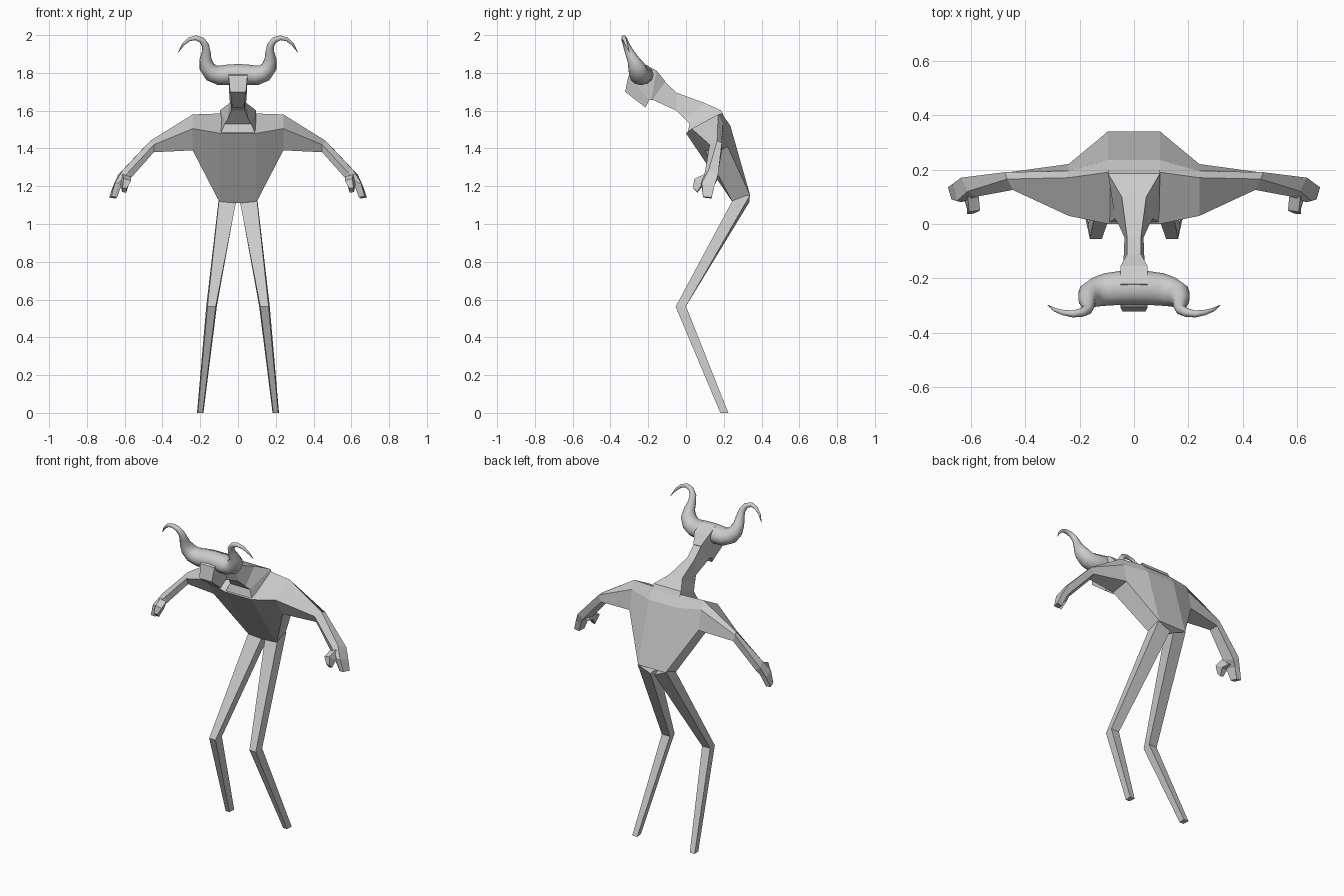
import bpy, bmesh, math
from mathutils import Vector


def loft(name, rings, mirror=False, cap_start=True, smooth=False):
    """Skin a list of equal-length point rings into one object."""
    bm = bmesh.new()
    loops = [[bm.verts.new(p) for p in r] for r in rings]
    n = len(rings[0])
    for a, b in zip(loops, loops[1:]):
        for i in range(n):
            j = (i + 1) % n
            bm.faces.new((a[i], a[j], b[j], b[i]))
    if cap_start:
        bm.faces.new(loops[0])
    bm.faces.new(loops[-1])
    bmesh.ops.recalc_face_normals(bm, faces=bm.faces)
    # An open start ring can confuse the orientation: last ring's cap must face away
    bm.faces.ensure_lookup_table()
    cap = bm.faces[-1]
    inner = sum((v.co for v in loops[-2]), Vector()) / n
    if cap.normal.dot(cap.calc_center_median() - inner) < 0:
        bmesh.ops.reverse_faces(bm, faces=bm.faces)
    me = bpy.data.meshes.new(name)
    bm.to_mesh(me)
    bm.free()
    ob = bpy.data.objects.new(name, me)
    bpy.context.collection.objects.link(ob)
    if mirror:
        ob.modifiers.new("Mirror", 'MIRROR')
    if smooth:
        for p in me.polygons:
            p.use_smooth = True
    return ob


def section(x, *yz):
    return [(x, y, z) for y, z in yz]


def band(wt, yt, zt, wb, yb, zb):
    """Symmetric four-sided ring: top edge and bottom edge."""
    return [(wt, yt, zt), (-wt, yt, zt), (-wb, yb, zb), (wb, yb, zb)]


# Torso and arms: one half, lofted from the spine out to the fingers
chest = ((0.0, 1.48), (0.19, 1.585), (0.235, 1.52), (0.34, 1.15), (0.25, 1.11))
loft("torso_and_arms", [
    section(0.0, *chest),
    section(0.095, *chest),
    section(0.24, (0.03, 1.505), (0.17, 1.58), (0.195, 1.53), (0.22, 1.41), (0.10, 1.39)),
    [(0.445, 0.125, 1.42), (0.465, 0.165, 1.44), (0.475, 0.19, 1.43),
     (0.46, 0.19, 1.39), (0.445, 0.14, 1.38)],
    [(0.58, 0.10, 1.275), (0.61, 0.12, 1.285), (0.635, 0.17, 1.26),
     (0.60, 0.165, 1.235), (0.57, 0.11, 1.24)],
    [(0.635, 0.08, 1.215), (0.65, 0.085, 1.22), (0.662, 0.15, 1.20),
     (0.625, 0.15, 1.20), (0.615, 0.085, 1.21)],
    [(0.655, 0.09, 1.145), (0.67, 0.09, 1.145), (0.683, 0.135, 1.14),
     (0.65, 0.135, 1.135), (0.64, 0.095, 1.14)],
], mirror=True, cap_start=False)

# Thumbs
loft("thumbs", [
    [(0.57, 0.10, 1.25), (0.61, 0.10, 1.265), (0.635, 0.13, 1.225), (0.595, 0.13, 1.215)],
    [(0.565, 0.05, 1.23), (0.605, 0.045, 1.24), (0.622, 0.085, 1.21), (0.58, 0.09, 1.205)],
    [(0.588, 0.038, 1.19), (0.612, 0.036, 1.19), (0.614, 0.06, 1.17), (0.592, 0.06, 1.165)],
], mirror=True)

# Legs: hip, backward-slanted thigh, knee, shin
loft("legs", [
    [(0.008, 0.26, 1.13), (0.098, 0.26, 1.15), (0.10, 0.338, 1.15), (0.012, 0.335, 1.115)],
    [(0.118, -0.055, 0.562), (0.162, -0.055, 0.562), (0.168, 0.0, 0.565), (0.112, 0.0, 0.565)],
    [(0.187, 0.182, 0.0), (0.213, 0.182, 0.0), (0.217, 0.224, 0.0), (0.183, 0.224, 0.0)],
], mirror=True)

# Neck flaring into the shoulders
loft("neck", [
    band(0.095, 0.20, 1.575, 0.093, 0.005, 1.475),
    band(0.095, 0.185, 1.602, 0.07, 0.02, 1.53),
    band(0.045, 0.10, 1.64, 0.055, -0.005, 1.555),
    band(0.025, -0.05, 1.695, 0.035, -0.05, 1.60),
    band(0.025, -0.12, 1.76, 0.04, -0.175, 1.657),
])

# Head: poll, brow, muzzle
loft("head", [
    band(0.025, -0.11, 1.755, 0.035, -0.165, 1.657),
    band(0.05, -0.155, 1.812, 0.045, -0.185, 1.657),
    band(0.05, -0.22, 1.845, 0.045, -0.19, 1.657),
    band(0.05, -0.305, 1.785, 0.045, -0.195, 1.655),
    band(0.042, -0.322, 1.70, 0.03, -0.215, 1.617),
])

# Ears of the horn base and horns: tapered tube along a path (x, y, z, radius)
path = [
    (0.0, -0.235, 1.795, 0.052), (0.05, -0.235, 1.79, 0.054), (0.10, -0.24, 1.787, 0.052),
    (0.14, -0.25, 1.80, 0.047), (0.165, -0.262, 1.832, 0.041), (0.172, -0.28, 1.87, 0.032),
    (0.168, -0.30, 1.91, 0.024), (0.172, -0.315, 1.945, 0.019), (0.192, -0.325, 1.974, 0.016),
    (0.225, -0.33, 1.986, 0.013), (0.26, -0.325, 1.977, 0.010), (0.29, -0.315, 1.95, 0.007),
    (0.317, -0.298, 1.908, 0.001),
]
pts = [Vector(p[:3]) for p in path]
rings, side = [], Vector((0, 1, 0))
for i, c in enumerate(pts):
    t = (pts[min(i + 1, len(pts) - 1)] - pts[max(i - 1, 0)]).normalized()
    if i == 0:
        t = Vector((1, 0, 0))
    side = (side - t * side.dot(t)).normalized()
    up = t.cross(side)
    r = path[i][3]
    wide = 1.15 if i < 5 else 1.0
    rings.append([c + side * r * wide * math.cos(a) + up * r * math.sin(a)
                  for a in (k * math.tau / 12 for k in range(12))])
loft("horns", rings, mirror=True, cap_start=False, smooth=True)
